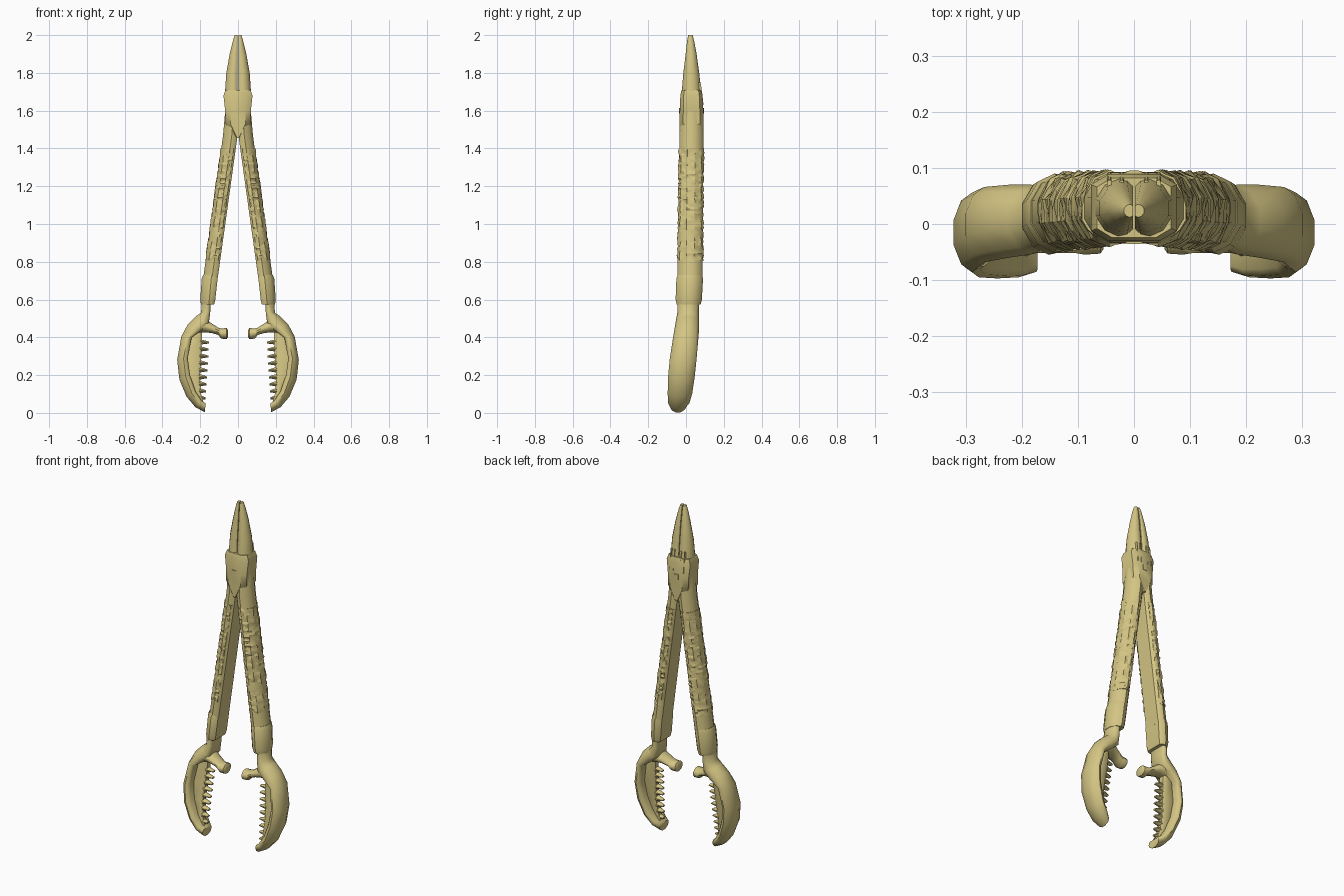
import bpy, bmesh, math, random

random.seed(4)
if "Cube" in bpy.data.objects:
    bpy.data.objects.remove(bpy.data.objects["Cube"], do_unlink=True)

tan = bpy.data.materials.new("aged_tan")
tan.use_nodes = True
COLOUR = (0.66, 0.56, 0.23, 1)
tan.diffuse_color = COLOUR
tan.node_tree.nodes["Principled BSDF"].inputs["Base Color"].default_value = COLOUR

# Cross-sections: u runs from the inner to the outer side, v from front to back
D_SHAPE = [(0, -.75), (.15, -.93), (.4, -1), (.75, -.8), (1, -.3),
           (1, .3), (.75, .8), (.4, 1), (.15, .93), (0, .75)]
ROUND = [(.5 - .5 * math.cos(a), -math.sin(a))
         for a in (math.tau * (i + .5) / 12 for i in range(12))]
BLOCK = [(0, -.7), (.2, -1), (.8, -1), (1, -.7), (1, .7), (.8, 1), (.2, 1), (0, .7)]


def densify(section):
    out = []
    for i, (u, v) in enumerate(section):
        u2, v2 = section[(i + 1) % len(section)]
        out += [(u, v), ((u + u2) / 2, (v + v2) / 2)]
    return out


def add_loft(bm, stations, section, jitter=0):
    """Each station is inner x, inner z, outer x, outer z, front y, back y."""
    rings = []
    for x0, z0, x1, z1, y0, y1 in stations:
        ring = []
        for u, v in section:
            j = random.uniform(-.4, 1) * jitter if u > .1 else 0
            ring.append(bm.verts.new((
                x0 + (x1 - x0) * u + j * (u - .3),
                (y0 + y1) / 2 + (y1 - y0) / 2 * v + j * v,
                z0 + (z1 - z0) * u)))
        rings.append(ring)
    n = len(section)
    for a, b in zip(rings, rings[1:]):
        for i in range(n):
            bm.faces.new((a[i], a[(i + 1) % n], b[(i + 1) % n], b[i]))
    bm.faces.new(rings[0])
    bm.faces.new(rings[-1])


def finish(name, bm, mirror=True, angle=35):
    bmesh.ops.recalc_face_normals(bm, faces=bm.faces)
    mesh = bpy.data.meshes.new(name)
    bm.to_mesh(mesh)
    bm.free()
    mesh.materials.append(tan)
    ob = bpy.data.objects.new(name, mesh)
    bpy.context.collection.objects.link(ob)
    if mirror:
        ob.modifiers.new("Mirror", "MIRROR").use_mirror_merge = False
    bpy.ops.object.select_all(action="DESELECT")
    ob.select_set(True)
    bpy.context.view_layer.objects.active = ob
    bpy.ops.object.shade_smooth_by_angle(angle=math.radians(angle))
    return ob


def loft(name, stations, section, mirror=True, jitter=0, angle=35):
    bm = bmesh.new()
    add_loft(bm, stations, section, jitter)
    return finish(name, bm, mirror, angle)


def level(z, x0, x1, y0, y1):
    return (x0, z, x1, z, y0, y1)


def mix(a, b, t):
    return [p + (q - p) * t for p, q in zip(a, b)]


# Pointed nose, two halves meeting at a shallow centre groove
loft("nose_half", [level(1.68, .002, .07, -.024, .083),
                   level(1.8, .002, .062, -.014, .07),
                   level(1.9, .002, .044, -.002, .056),
                   level(1.97, .002, .027, .006, .043),
                   level(2.0, .002, .018, .012, .035)], D_SHAPE)

# Hinge body that narrows to a V between the arms
loft("hinge_body", [level(z, -w, w, f, b) for z, w, f, b in (
    (1.71, .066, -.024, .082), (1.68, .077, -.03, .088), (1.6, .068, -.033, .092),
    (1.53, .066, -.035, .093), (1.455, .008, -.034, .092))], BLOCK, mirror=False)

# Rivet and short raised ribs on the hinge
for y in (-.032, .091):
    bm = bmesh.new()
    add_loft(bm, [level(1.585, -.014, .014, y - .004, y + .004),
                  level(1.615, -.014, .014, y - .004, y + .004)], BLOCK)
    finish("rivet", bm, mirror=False)
bm = bmesh.new()
for x in (.018, .04):
    add_loft(bm, [level(1.63, x, x + .008, .07, .093),
                  level(1.75, x, x + .008, .06, .078)], BLOCK)
finish("hinge_rib", bm)

# Long arms with a flat inner side
arm_top = level(1.47, .002, .079, -.034, .092)
arm_end = level(.7, .109, .186, -.046, .088)
loft("arm", [level(1.62, .002, .066, -.028, .087), arm_top, arm_end], D_SHAPE)

# Rough grip texture wrapped over the arms
loft("rough_grip", [mix(arm_top, arm_end, .09 + .77 * i / 48) for i in range(49)],
     densify(D_SHAPE), jitter=.007, angle=20)

# Cuff at the end of each arm
loft("cuff", [level(.73, .108, .184, -.044, .086),
              level(.71, .108, .192, -.051, .09),
              level(.6, .12, .2, -.055, .084),
              level(.575, .126, .196, -.05, .078)], D_SHAPE)

# Neck running into the curved outer wall of the claw
loft("claw_wall", [(.145, .6, .193, .6, -.044, .07),
                   (.147, .53, .195, .53, -.046, .068),
                   (.155, .47, .225, .51, -.054, .07),
                   (.195, .435, .265, .47, -.06, .07),
                   (.245, .4, .3, .405, -.068, .066),
                   (.266, .29, .322, .28, -.086, .056),
                   (.254, .2, .31, .175, -.095, .046),
                   (.225, .115, .272, .085, -.097, .033),
                   (.192, .065, .225, .03, -.095, .018),
                   (.172, .05, .175, .003, -.085, .0)], D_SHAPE, angle=50)

# Thin web filling the hollow of the claw
web = [level(.45, .19, .22, -.02, .025), level(.4, .19, .255, -.022, .022),
       level(.3, .195, .28, -.034, .01), level(.2, .203, .268, -.045, -.002),
       level(.11, .198, .24, -.053, -.015), level(.05, .182, .2, -.058, -.02)]
loft("claw_web", web, BLOCK)

# Row of teeth on the inner edge
bm = bmesh.new()
for i in range(9):
    t = i / 8
    z, root, tip, y = .375 - .295 * t, .207, .153 + .018 * t, -.004 - .034 * t
    add_loft(bm, [(root, z - .016, root, z + .016, y - .02, y + .02),
                  ((root + tip) / 2, z - .011, (root + tip) / 2, z + .01, y - .017, y + .017),
                  (tip, z - .008, tip, z + .002, y - .011, y + .011)], ROUND)
finish("claw_teeth", bm)

# Short thumb with a knobbed tip
loft("thumb", [(x, low, x, high, f, b) for x, low, high, f, b in (
    (.22, .42, .485, -.052, .06), (.175, .425, .5, -.053, .05),
    (.14, .422, .475, -.053, .035), (.105, .412, .452, -.053, .025),
    (.088, .392, .448, -.056, .024), (.06, .39, .45, -.054, .02),
    (.054, .4, .44, -.045, .01))], ROUND, angle=45)
